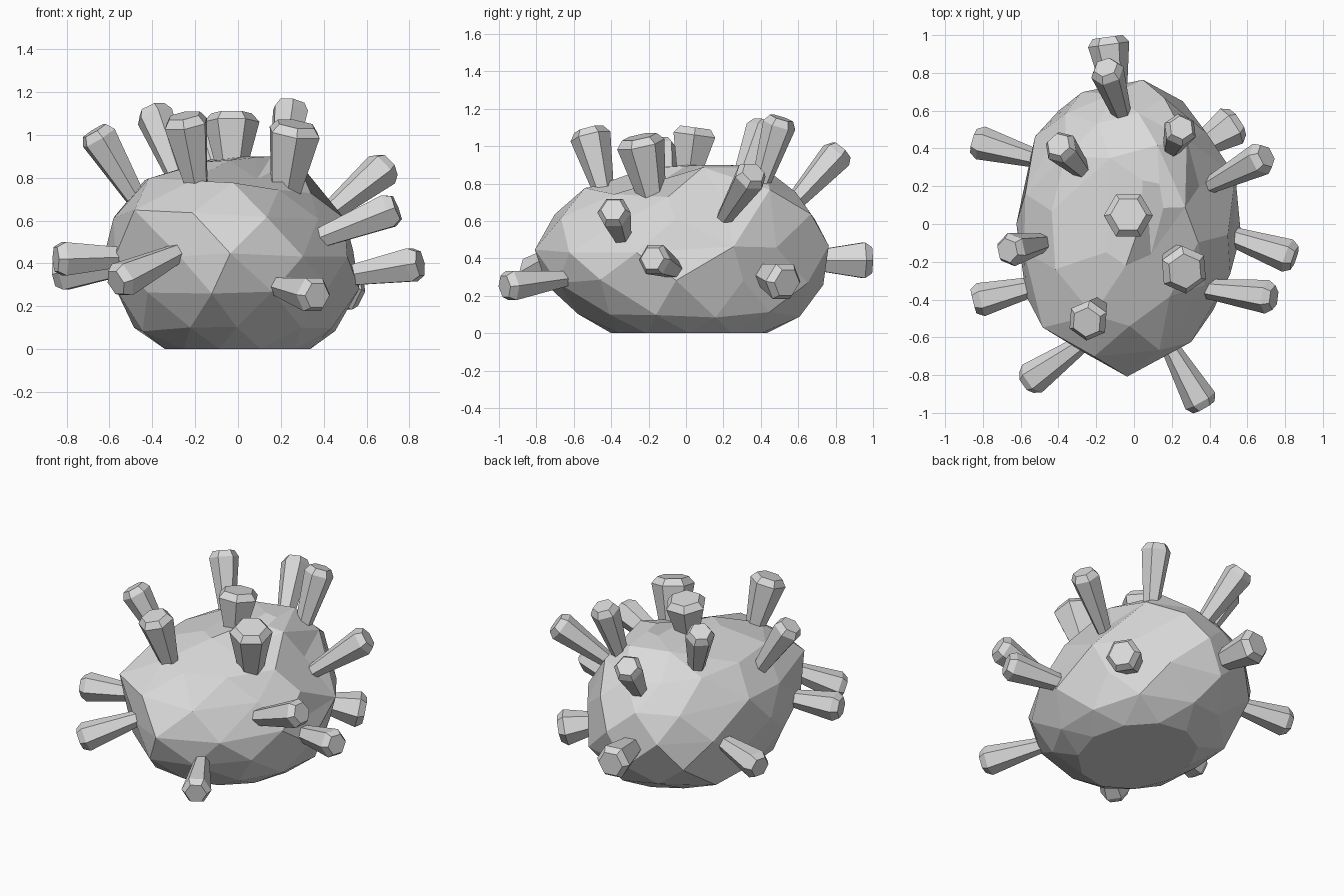
import bpy
import bmesh
import math
import random
from mathutils import Vector, Matrix

random.seed(4)

# Remove the default object
default_cube = bpy.data.objects.get("Cube")
if default_cube:
    bpy.data.objects.remove(default_cube, do_unlink=True)

# One stone grey material
stone = bpy.data.materials.new("stone_grey")
stone.use_nodes = True
grey = (.7, .7, .7, 1)
stone.diffuse_color = grey
stone.node_tree.nodes["Principled BSDF"].inputs["Base Color"].default_value = grey


def finish(bm, name):
    """Turn a bmesh into a flat shaded, grey object."""
    bmesh.ops.recalc_face_normals(bm, faces=bm.faces)
    mesh = bpy.data.meshes.new(name)
    bm.to_mesh(mesh)
    bm.free()
    mesh.materials.append(stone)
    obj = bpy.data.objects.new(name, mesh)
    bpy.context.scene.collection.objects.link(obj)
    return obj


def make_body(levels, sides, shaping):
    """Faceted boulder: hull over staggered oval sections, then pushed about."""
    bm = bmesh.new()
    for index, (z, left, right, front, back) in enumerate(levels):
        middle = Vector(((left + right) / 2, (front + back) / 2, z))
        half_width, half_depth = (right - left) / 2, (back - front) / 2
        inner = 0 < index < len(levels) - 1
        for step in range(sides):
            wobble = random.uniform(-.15, .15) if inner else 0
            angle = math.tau * (step + index % 2 / 2 + wobble) / sides
            swell = random.uniform(1.01, 1.04)
            x = math.cos(angle) * half_width * swell
            y = math.sin(angle) * half_depth * swell
            # The front end leans to one side
            lean = .09 * min(y, 0)
            lift = random.uniform(-.02, .02) if inner else 0
            bm.verts.new(middle + Vector((x + lean, y, lift)))
    hull = bmesh.ops.convex_hull(bm, input=bm.verts)
    loose = {v for v in hull["geom_interior"] + hull["geom_unused"]
             if isinstance(v, bmesh.types.BMVert) and not v.link_faces}
    bmesh.ops.delete(bm, geom=list(loose), context="VERTS")

    # Dents push the surface in, bumps pull it out; the flat base stays put
    core = Vector((0, 0, .35))
    reach = .28
    for spot, depth in shaping:
        for vert in bm.verts:
            closeness = 1 - (vert.co - Vector(spot)).length / reach
            if closeness > 0 and vert.co.z > .01:
                inward = (core - vert.co).normalized()
                vert.co += inward * depth * min(1, closeness * 2)
    bmesh.ops.dissolve_limit(bm, angle_limit=math.radians(8),
                             verts=bm.verts, edges=bm.edges)
    return finish(bm, "boulder_body")


def make_spike(name, root, tip, radius):
    """Flared six-sided peg with a chamfered end, sunk into the body."""
    root, tip = Vector(root), Vector(tip)
    axis = (tip - root).normalized()
    turn = axis.to_track_quat("Z", "Y").to_matrix().to_4x4()
    sections = [(root - axis * .1, radius * .42),
                (tip - axis * .04, radius),
                (tip, radius * .73)]
    bm = bmesh.new()
    rings = []
    for centre, size in sections:
        place = Matrix.Translation(centre) @ turn
        ring = [bm.verts.new(place @ Vector((size * math.cos(a), size * math.sin(a), 0)))
                for a in (math.tau * k / 6 for k in range(6))]
        rings.append(ring)
    for lower, upper in zip(rings, rings[1:]):
        for k in range(6):
            n = (k + 1) % 6
            bm.faces.new((lower[k], lower[n], upper[n], upper[k]))
    bm.faces.new(rings[0])
    bm.faces.new(rings[-1])
    return finish(bm, name)


# Body sections: height, then extent in x and in y
body_levels = [
    (0, -.33, .33, -.39, .43),
    (.1, -.47, .46, -.56, .59),
    (.27, -.56, .56, -.73, .71),
    (.45, -.6, .58, -.78, .75),
    (.62, -.57, .49, -.71, .71),
    (.77, -.42, .41, -.52, .61),
    (.87, -.2, .27, -.22, .43),
    (.9, 0, .16, 0, .24),
]
# Spots to push: positive is a dent, negative a bump
body_shaping = [
    ((.24, -.2, .8), .11),
    ((.42, .3, .7), .08),
    ((.45, .45, .38), .06),
    ((.43, -.38, .55), .05),
    ((-.06, .6, .75), .04),
    ((-.36, -.62, .42), .07),
    ((-.47, -.45, .68), -.05),
    ((-.45, .48, .24), -.06),
]
make_body(body_levels, 11, body_shaping)

# Spikes: root near the surface, end point, radius
slim, medium, wide = .09, .11, .13
spikes = {
    "spike_back_low": ((-.1, .7, .39), (-.14, .99, .39), medium),
    "spike_back_high": ((-.06, .57, .69), (-.15, .83, .98), slim),
    "spike_top_back_right": ((-.28, .29, .8), (-.4, .42, 1.12), slim),
    "spike_top_back_left": ((.2, .4, .8), (.25, .51, 1.15), slim),
    "spike_top_middle": ((-.03, .02, .88), (-.03, .05, 1.1), wide),
    "spike_top_front_left": ((.22, -.18, .72), (.27, -.25, 1.05), wide),
    "spike_top_front_right": ((-.2, -.45, .8), (-.25, -.52, 1.09), medium),
    "spike_left_back_low": ((.38, .43, .31), (.55, .54, .27), medium),
    "spike_left_back_high": ((.43, .22, .64), (.7, .36, .86), slim),
    "spike_left_middle": ((.5, -.06, .34), (.85, -.18, .4), slim),
    "spike_left_front": ((.36, -.34, .51), (.74, -.39, .66), slim),
    "spike_right_back": ((-.53, .35, .39), (-.85, .44, .35), slim),
    "spike_right_high": ((-.48, -.1, .71), (-.67, -.14, 1.02), slim),
    "spike_right_front": ((-.53, -.33, .43), (-.85, -.41, .42), slim),
    "spike_front_right": ((-.3, -.65, .44), (-.57, -.84, .31), slim),
    "spike_front_left": ((.2, -.67, .29), (.37, -.97, .25), slim),
}
for name, (root, tip, radius) in spikes.items():
    make_spike(name, root, tip, radius)
